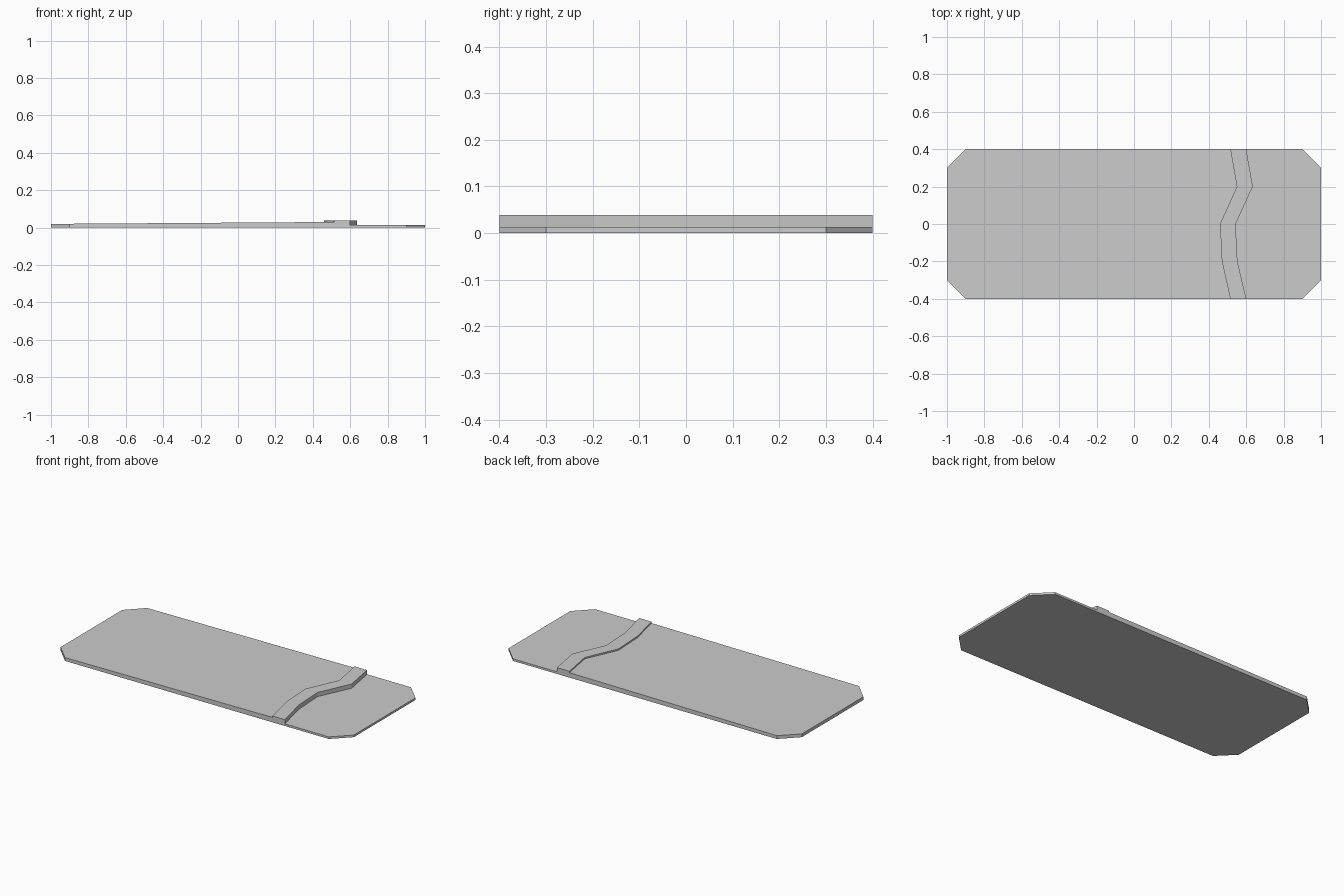
import bpy, bmesh

if "Cube" in bpy.data.objects:
    bpy.data.objects.remove(bpy.data.objects["Cube"])

# Zigzag edges of the folded blanket band (y from -0.4 to 0.4)
ys = (-0.4, -0.2, 0.0, 0.2, 0.4)
back = list(zip((0.515, 0.47, 0.46, 0.55, 0.515), ys))
front = list(zip((0.60, 0.553, 0.543, 0.635, 0.60), ys))


def blanket_top(x):
    return 0.02 + 0.0068 * (x + 1)


def fold_top(x):
    return 0.039


def mattress_top(x):
    return 0.013


def piece(name, outline, top, wall_base):
    """Counter-clockwise outline with top, underside and walls.
    wall_base(a, b) gives the lower height function of a wall, or None."""
    bm = bmesh.new()
    n = len(outline)
    up = [bm.verts.new((x, y, top(x))) for x, y in outline]
    lo = [bm.verts.new((x, y, 0)) for x, y in outline]
    bm.faces.new(up)
    bm.faces.new(lo[::-1])
    for i in range(n):
        j = (i + 1) % n
        base = wall_base(outline[i], outline[j])
        if base is None:
            continue
        quad = [lo[i], lo[j]]
        if base(1) != 0:
            quad = [bm.verts.new((*p, base(p[0]))) for p in (outline[i], outline[j])]
        bm.faces.new(quad + [up[j], up[i]])
    me = bpy.data.meshes.new(name)
    bm.to_mesh(me)
    bm.free()
    ob = bpy.data.objects.new(name, me)
    bpy.context.collection.objects.link(ob)
    return ob


def ground(x):
    return 0


def on(edge, a, b):
    return a in edge and b in edge


# Exposed mattress end
piece("mattress_head",
      [(0.9, -0.4), (1, -0.3), (1, 0.3), (0.9, 0.4)] + front[::-1],
      mattress_top, lambda a, b: None if on(front, a, b) else ground)

# Gently sloping blanket
piece("blanket",
      back + [(-0.9, 0.4), (-1, 0.3), (-1, -0.3), (-0.9, -0.4)],
      blanket_top, lambda a, b: None if on(back, a, b) else ground)


# Raised folded band; its long walls start at the neighbouring surfaces
def fold_base(a, b):
    if on(back, a, b):
        return blanket_top
    return mattress_top if on(front, a, b) else ground


piece("blanket_fold", front + back[::-1], fold_top, fold_base)
